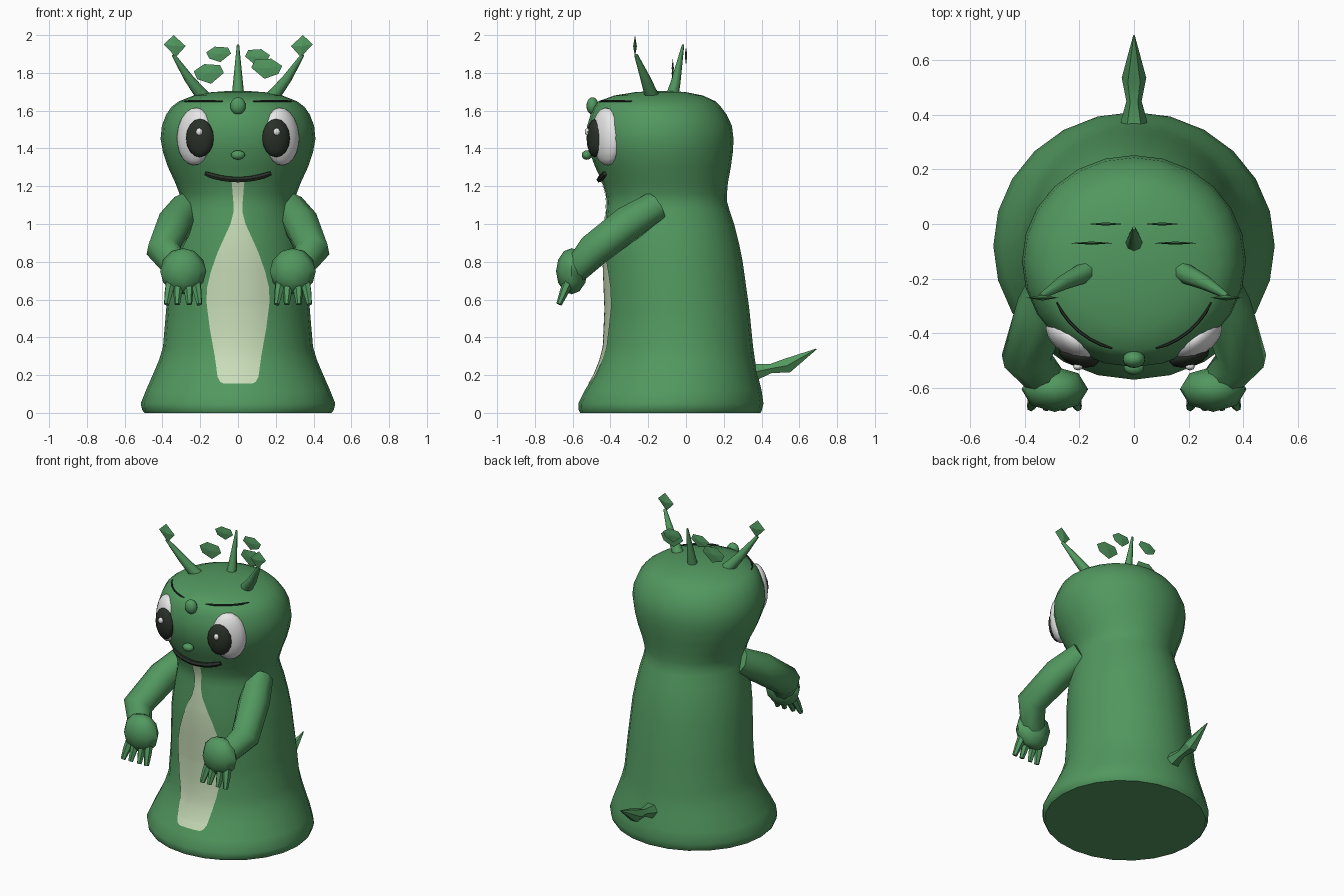
import bpy, bmesh, math
from mathutils import Vector, Matrix

if "Cube" in bpy.data.objects:
    bpy.data.objects.remove(bpy.data.objects["Cube"])


def material(name, rgb):
    m = bpy.data.materials.new(name)
    m.diffuse_color = (*rgb, 1)
    m.use_nodes = True
    m.node_tree.nodes["Principled BSDF"].inputs["Base Color"].default_value = m.diffuse_color
    return m


GREEN = material("leaf_green", (0.084, 0.314, 0.115))
CREAM = material("pale_green", (0.58, 0.72, 0.48))
WHITE = material("eye_white", (0.80, 0.80, 0.80))
DARK = material("dark_green_black", (0.022, 0.030, 0.021))


def finish(name, bm, mat, angle=50, recalc=True):
    if recalc:
        bmesh.ops.recalc_face_normals(bm, faces=bm.faces)
    me = bpy.data.meshes.new(name)
    bm.to_mesh(me)
    bm.free()
    me.materials.append(mat)
    ob = bpy.data.objects.new(name, me)
    bpy.context.collection.objects.link(ob)
    if angle:
        bpy.ops.object.select_all(action='DESELECT')
        ob.select_set(True)
        bpy.context.view_layer.objects.active = ob
        bpy.ops.object.shade_smooth_by_angle(angle=math.radians(angle))
    return ob


def skin(bm, rings):
    """Join a list of point rings into a closed skin."""
    vs = [[bm.verts.new(p) for p in ring] for ring in rings]
    n = len(vs[0])
    for a, b in zip(vs, vs[1:]):
        for i in range(n):
            j = (i + 1) % n
            bm.faces.new((a[i], a[j], b[j], b[i]))
    bm.faces.new(vs[0])
    bm.faces.new(vs[-1])


def tube(bm, pts, radii, sides=8):
    pts = [Vector(p) for p in pts]
    rings, prev, q = [], None, None
    for i, (p, r) in enumerate(zip(pts, radii)):
        d = (pts[min(i + 1, len(pts) - 1)] - pts[max(i - 1, 0)]).normalized()
        if prev is None:
            q = d.to_track_quat('Z', 'Y')
        else:
            q = prev.rotation_difference(d) @ q
        prev = d
        rings.append([p + q @ Vector((r * math.cos(a), r * math.sin(a), 0))
                      for a in (2 * math.pi * k / sides for k in range(sides))])
    skin(bm, rings)


def ball(bm, loc, size, turn=0.0, tilt=0.0, u=16, v=10):
    mat = (Matrix.Translation(loc) @ Matrix.Rotation(turn, 4, 'Z')
           @ Matrix.Rotation(tilt, 4, 'Y') @ Matrix.Diagonal((*size, 1)))
    bmesh.ops.create_uvsphere(bm, u_segments=u, v_segments=v, radius=1, matrix=mat)


# Body and head profile: height, half width, front y, back y
PROFILE = [
    (0.00, .495, -.56, .395), (0.015, .507, -.568, .402), (0.05, .515, -.57, .41),
    (0.12, .487, -.535, .40), (0.20, .452, -.487, .38), (0.28, .418, -.455, .365),
    (0.35, .397, -.437, .355), (0.55, .380, -.428, .335), (0.80, .362, -.438, .30),
    (0.90, .347, -.437, .28), (1.00, .327, -.43, .255), (1.08, .308, -.422, .228),
    (1.12, .302, -.42, .217), (1.16, .310, -.425, .217), (1.22, .333, -.443, .222),
    (1.30, .370, -.48, .237), (1.38, .397, -.51, .248), (1.45, .410, -.523, .252),
    (1.52, .403, -.523, .243), (1.58, .380, -.505, .215), (1.62, .352, -.49, .185),
    (1.65, .312, -.463, .155), (1.68, .235, -.38, .09), (1.698, .14, -.27, .00),
    (1.705, .04, -.16, -.09)]


def section(z):
    for a, b in zip(PROFILE, PROFILE[1:]):
        if z <= b[0]:
            t = (z - a[0]) / (b[0] - a[0])
            return [a[k] + (b[k] - a[k]) * t for k in (1, 2, 3)]
    return PROFILE[-1][1:]


def front_y(x, z):
    rx, yf, yb = section(z)
    return (yf + yb) / 2 - (yb - yf) / 2 * math.sqrt(max(0, 1 - (x / rx) ** 2))


bm = bmesh.new()
SEG = 24
skin(bm, [[(rx * math.cos(a), (yf + yb) / 2 + (yb - yf) / 2 * math.sin(a), z)
           for a in (2 * math.pi * k / SEG for k in range(SEG))]
          for z, rx, yf, yb in PROFILE])
finish("body", bm, GREEN)

# Belly patch hugging the front of the body: height, half width
BELLY = [(.155, .075), (.165, .095), (.19, .108), (.30, .123), (.45, .150), (.58, .166),
         (.66, .165), (.75, .143), (.85, .108), (.93, .072), (1.0, .040), (1.06, .025),
         (1.12, .025), (1.24, .035)]
bm = bmesh.new()
zs = sorted({b[0] for b in BELLY} | {p[0] for p in PROFILE if .155 < p[0] < 1.24})
rows = []
for z in zs:
    w = next(a[1] + (b[1] - a[1]) * (z - a[0]) / (b[0] - a[0])
             for a, b in zip(BELLY, BELLY[1:]) if z <= b[0])
    rows.append([bm.verts.new((w * k / 5, front_y(w * k / 5, z) - .004, z))
                 for k in range(-5, 6)])
for a, b in zip(rows, rows[1:]):
    for i in range(10):
        bm.faces.new((a[i], a[i + 1], b[i + 1], b[i]))
finish("belly_patch", bm, CREAM, recalc=False)

# Mouth line
bm = bmesh.new()
pts = []
for k in range(-6, 7):
    x = .172 * k / 6
    z = 1.235 + .032 * (k / 6) ** 2
    pts.append((x, front_y(x, z) - .008, z))
tube(bm, pts, [.012] + [.016] * 11 + [.012], 6)
finish("mouth", bm, DARK)

# Nose and forehead bump
bm = bmesh.new()
ball(bm, (0, -.525, 1.365), (.037, .027, .025))
finish("nose", bm, GREEN)
bm = bmesh.new()
ball(bm, (0, -.495, 1.625), (.041, .032, .046))
finish("forehead_bump", bm, GREEN)

for s, side in ((-1, "left"), (1, "right")):
    # Eyes
    bm = bmesh.new()
    ball(bm, (s * .228, -.42, 1.463), (.108, .062, .153), s * .62, s * -.08)
    finish(side + "_eye", bm, WHITE)
    bm = bmesh.new()
    ball(bm, (s * .202, -.482, 1.455), (.077, .040, .102), s * .3, 0, 12, 8)
    finish(side + "_pupil", bm, DARK)
    bm = bmesh.new()
    ball(bm, (s * .205, -.522, 1.488), (.018, .014, .020), 0, 0, 8, 6)
    finish(side + "_eye_glint", bm, WHITE)

    # Eyebrow line
    bm = bmesh.new()
    pts = [(s * x, front_y(x, 1.65) - .003, 1.65)
           for x in (.08, .12, .16, .20, .235, .262, .283)]
    tube(bm, pts, [.003] + [.006] * 5 + [.003], 6)
    finish(side + "_eyebrow", bm, DARK)

    # Arm
    bm = bmesh.new()
    tube(bm, [(s * .27, -.16, 1.09), (s * .335, -.31, 1.0), (s * .395, -.49, .86),
              (s * .31, -.585, .75)], [.085, .097, .092, .07], 8)
    finish(side + "_arm", bm, GREEN)

    # Hand and fingers
    bm = bmesh.new()
    ball(bm, (s * .29, -.605, .75), (.122, .083, .122), 0, 0, 8, 6)
    finish(side + "_hand", bm, GREEN)
    bm = bmesh.new()
    for x0, x1 in ((.225, .205), (.265, .258), (.315, .322), (.355, .378)):
        tube(bm, [(s * x0, -.62, .70), (s * (x0 + x1) / 2, -.645, .64),
                  (s * x1, -.672, .575)], [.028, .024, .015], 6)
    finish(side + "_fingers", bm, GREEN)

    # Antenna stalk
    bm = bmesh.new()
    tube(bm, [(s * .17, -.17, 1.66), (s * .205, -.19, 1.70), (s * .26, -.215, 1.77),
              (s * .342, -.265, 1.895)], [.038, .035, .027, .010], 8)
    finish(side + "_antenna", bm, GREEN)

# Middle antenna
bm = bmesh.new()
tube(bm, [(0, -.075, 1.67), (0, -.055, 1.75), (0, -.015, 1.95)], [.034, .026, .006], 8)
finish("middle_antenna", bm, GREEN)


# Flat leaves standing in the xz plane
def leaf(name, cx, y, cz, w, h, outline, thick):
    bm = bmesh.new()
    rim = [bm.verts.new((cx + w * a, y, cz + h * b)) for a, b in outline]
    mids = [bm.verts.new((cx, y + d, cz)) for d in (-thick, thick)]
    for i in range(len(rim)):
        for m in mids:
            bm.faces.new((rim[i], rim[(i + 1) % len(rim)], m))
    finish(name, bm, GREEN, 0)


DIAMOND = [(-1, .15), (-.1, 1), (1, 0), (.1, -1)]
BLADE = [(-1, .2), (-.3, .9), (.75, .8), (1, .05), (.15, -1), (-.75, -.55)]
flip = lambda o: [(-a, b) for a, b in o]
leaf("left_antenna_leaf", -.335, -.27, 1.942, .058, .058, DIAMOND, .010)
leaf("right_antenna_leaf", .338, -.27, 1.942, .058, .058, flip(DIAMOND), .010)
leaf("front_left_leaf", -.155, -.07, 1.797, .08, .055, BLADE, .006)
leaf("front_right_leaf", .152, -.07, 1.825, .082, .056, flip(BLADE), .006)
leaf("back_left_leaf", -.103, 0, 1.90, .066, .043, BLADE, .006)
leaf("back_right_leaf", .103, 0, 1.885, .066, .045, flip(BLADE), .006)

# Tail with a pointed tip
bm = bmesh.new()
tube(bm, [(0, .34, .215), (0, .38, .22), (0, .45, .235), (0, .535, .25), (0, .69, .338)],
     [.05, .047, .028, .045, .003], 6)
finish("tail", bm, GREEN, 25)
